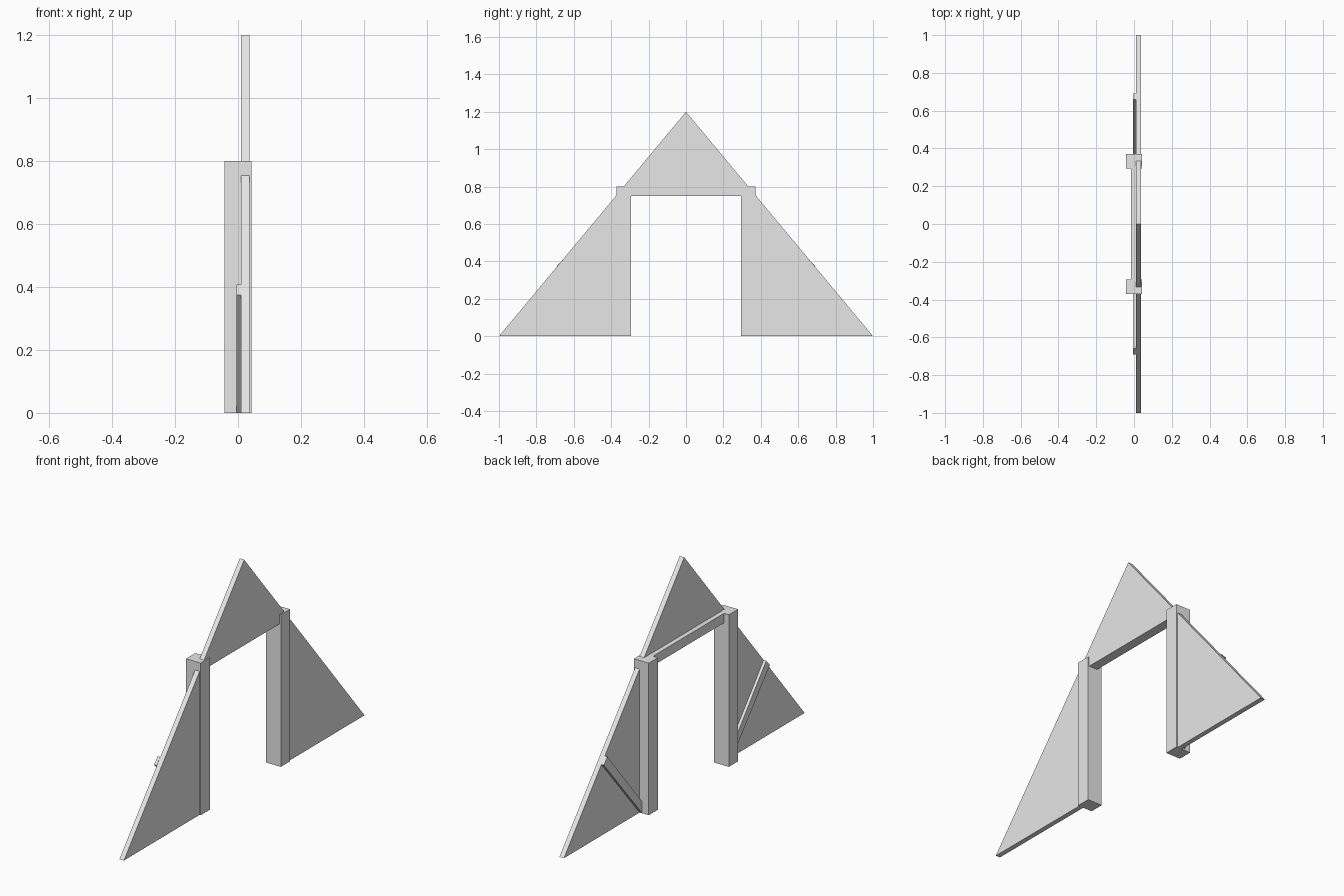
import bpy
import bmesh

cube = bpy.data.objects.get("Cube")
if cube:
    bpy.data.objects.remove(cube)

# One plain grey for the whole frame
grey = bpy.data.materials.new("light_grey")
grey.use_nodes = True
grey.diffuse_color = (0.8, 0.8, 0.8, 1)
grey.node_tree.nodes["Principled BSDF"].inputs["Base Color"].default_value = (0.8, 0.8, 0.8, 1)


def slab(name, outline, x0, x1, side=1):
    """Extrude a (y, z) outline from x0 to x1; side=-1 mirrors it in y."""
    bm = bmesh.new()
    base = bm.faces.new([bm.verts.new((x0, y * side, z)) for y, z in outline])
    ext = bmesh.ops.extrude_face_region(bm, geom=[base])
    moved = [v for v in ext["geom"] if isinstance(v, bmesh.types.BMVert)]
    bmesh.ops.translate(bm, verts=moved, vec=(x1 - x0, 0, 0))
    bmesh.ops.recalc_face_normals(bm, faces=bm.faces)
    mesh = bpy.data.meshes.new(name)
    bm.to_mesh(mesh)
    bm.free()
    mesh.materials.append(grey)
    obj = bpy.data.objects.new(name, mesh)
    bpy.context.collection.objects.link(obj)
    return obj


def rect(y0, y1, z0, z1):
    return [(y0, z0), (y1, z0), (y1, z1), (y0, z1)]


POST_IN, POST_OUT, POST_TOP = 0.295, 0.371, 0.8
PEAK, BEAM_BOTTOM = 1.2, 0.75
PLATE = (0.01, 0.036)


def slope(y):
    """Height of the gable edge at distance y from the middle."""
    return PEAK * (1 - y)


# Gable plate and the beam behind its foot
gable_foot = 1 - BEAM_BOTTOM / PEAK
gable_foot = min(gable_foot, POST_OUT - 0.005)
slab("gable_plate", [(-gable_foot, BEAM_BOTTOM), (gable_foot, BEAM_BOTTOM),
                     (gable_foot, slope(gable_foot)), (0, PEAK),
                     (-gable_foot, slope(gable_foot))], *PLATE)
slab("cross_beam", rect(-POST_IN, POST_IN, BEAM_BOTTOM, POST_TOP), -0.015, PLATE[0])

# Posts, wing plates and diagonal braces on both sides
for label, side in (("back", 1), ("front", -1)):
    slab(label + "_post", rect(POST_IN, POST_OUT, 0, POST_TOP), -0.043, 0.043, side)
    slab(label + "_wing_plate", [(POST_OUT, 0), (1, 0), (POST_OUT, slope(POST_OUT))],
         *PLATE, side)
    slab(label + "_brace", [(POST_OUT, 0), (0.69, 0.375), (0.66, 0.408),
                            (POST_OUT, 0.06)], -0.005, PLATE[0], side)
